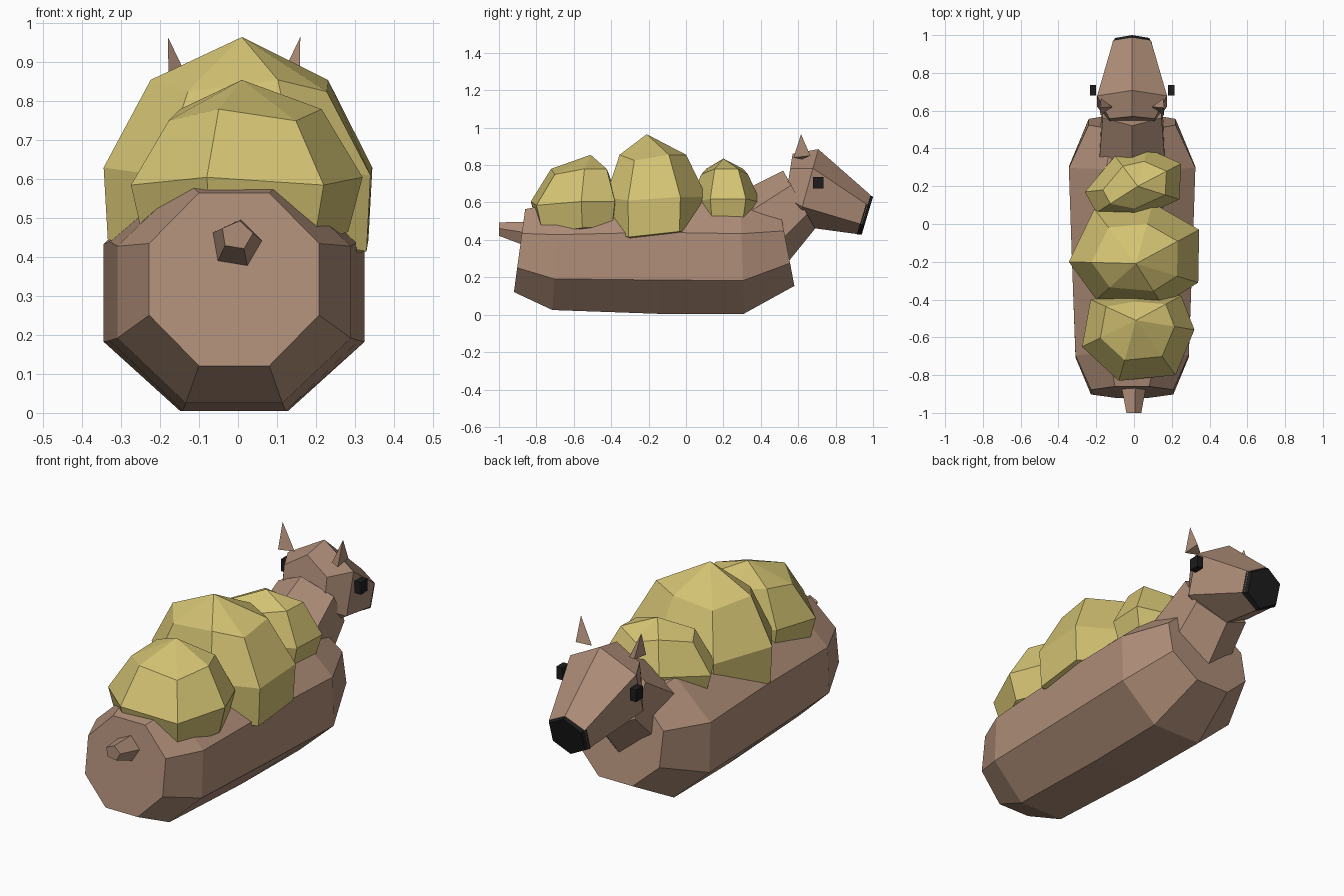
import bpy, bmesh, math
from mathutils import Vector

if "Cube" in bpy.data.objects:
    bpy.data.objects.remove(bpy.data.objects["Cube"])


def mat(name, rgb):
    m = bpy.data.materials.new(name)
    m.diffuse_color = (*rgb, 1)
    m.use_nodes = True
    m.node_tree.nodes["Principled BSDF"].inputs["Base Color"].default_value = m.diffuse_color
    return m


BROWN = mat("brown", (0.43, 0.27, 0.19))
FLEECE = mat("fleece", (0.65, 0.54, 0.17))
BLACK = mat("black", (0.012, 0.012, 0.012))


def skin(name, rings, material):
    """Bridge closed loops of points, capping both ends."""
    bm = bmesh.new()
    loops = [[bm.verts.new(p) for p in r] for r in rings]
    n = max(len(l) for l in loops)
    for a, b in zip(loops, loops[1:]):
        for i in range(n):
            j = (i + 1) % n
            if len(a) == 1:
                bm.faces.new((a[0], b[i], b[j]))
            elif len(b) == 1:
                bm.faces.new((a[i], a[j], b[0]))
            else:
                bm.faces.new((a[i], a[j], b[j], b[i]))
    for l in (loops[0], loops[-1]):
        if len(l) > 2:
            bm.faces.new(l)
    bmesh.ops.recalc_face_normals(bm, faces=bm.faces)
    me = bpy.data.meshes.new(name)
    bm.to_mesh(me)
    bm.free()
    me.materials.append(material)
    ob = bpy.data.objects.new(name, me)
    bpy.context.collection.objects.link(ob)
    return ob


def ring(n, phase, y, z, hx, hz, tilt=0.0, cx=-0.01):
    """Polygon across y; tilt shifts y with height."""
    pts = []
    for i in range(n):
        a = math.radians(phase) + 2 * math.pi * i / n
        dz = math.sin(a) * hz
        pts.append(Vector((cx + math.cos(a) * hx, y + tilt * dz, z + dz)))
    return pts


# Body: octagonal barrel (half sizes are across the flats)
K = 1 / math.cos(math.pi / 8)
body = [(-0.89, 0.343, 0.218, 0.222, 0.136), (-0.70, 0.31, 0.30, 0.285, 0.05),
        (-0.15, 0.313, 0.32, 0.308, 0), (0.30, 0.308, 0.335, 0.303, -0.03),
        (0.54, 0.362, 0.23, 0.208, -0.19)]
skin("body", [ring(8, 22.5, y, z, hx * K, hz * K, t) for y, z, hx, hz, t in body], BROWN)

# Neck
skin("neck", [ring(6, 90, 0.40, 0.45, 0.20, 0.20, -0.6),
              ring(6, 90, 0.605, 0.615, 0.18, 0.155, -0.55)], BROWN)

# Head tapering to the muzzle, with a dark nose cap
W = 1 / math.cos(math.pi / 6)
skin("head", [ring(6, 90, 0.545, 0.705, 0.12 * W, 0.155, 0.16),
              ring(6, 90, 0.65, 0.68, 0.185 * W, 0.205, 0.28),
              ring(6, 90, 0.955, 0.535, 0.10 * W, 0.105, 0.30)], BROWN)
skin("nose", [ring(6, 90, 0.945, 0.535, 0.105 * W, 0.107, 0.30),
              ring(6, 90, 0.97, 0.53, 0.09 * W, 0.10, 0.30)], BLACK)

# Ears and eyes on both sides
for side, s in (("left", -1), ("right", 1)):
    def m(x, y, z):
        return Vector((-0.01 + s * x, y, z))
    skin(side + "_ear", [[m(0.17, 0.615, 0.965)],
                         [m(0.168, 0.575, 0.84), m(0.165, 0.665, 0.85),
                          m(0.105, 0.62, 0.83)]], BROWN)
    skin(side + "_eye", [[m(x, y, z) for y, z in
                          ((0.68, 0.675), (0.735, 0.675), (0.735, 0.737), (0.68, 0.737))]
                         for x in (0.19, 0.224)], BLACK)

# Tail: tapered five-sided stub
skin("tail", [ring(5, 80, -0.86, 0.43, 0.07, 0.068, cx=-0.005),
              ring(5, 80, -1.0, 0.456, 0.042, 0.038, cx=-0.003)], BROWN)

# Fleece: faceted domes sharing one scaled profile, each from its outline
domes = {
    "fleece_middle": ((0.01, -0.21, 0.965), 0.62, 0.84, 0.43, 0.97,
                      [(0.345, -0.03), (0.34, -0.31), (0.15, -0.43), (-0.2, -0.4),
                       (-0.345, -0.2), (-0.21, 0.08), (0.1, 0.11)]),
    "fleece_rear": ((0.01, -0.51, 0.855), 0.595, 0.765, 0.45, 0.88,
                    [(0.32, -0.56), (0.22, -0.8), (-0.08, -0.83), (-0.275, -0.65),
                     (-0.23, -0.4), (0.0, -0.36), (0.25, -0.38)]),
    "fleece_front": ((0.02, 0.2, 0.835), 0.61, 0.765, 0.5, 0.88,
                     [(0.24, 0.13), (0.0, 0.02), (-0.2, 0.06), (-0.26, 0.17),
                      (-0.1, 0.36), (0.07, 0.4), (0.25, 0.32)]),
}
for name, (apex, z_mid, z_up, z_low, low, outline) in domes.items():
    def level(k, z, wave):
        return [Vector((apex[0] + (x - apex[0]) * k, apex[1] + (y - apex[1]) * k,
                        z + wave * (-1) ** i)) for i, (x, y) in enumerate(outline)]
    skin(name, [[Vector(apex)], level(0.66, z_up, 0.015), level(1, z_mid, 0.01),
                level(low, z_low, 0.015), [Vector((apex[0], apex[1], z_low - 0.08))]], FLEECE)
